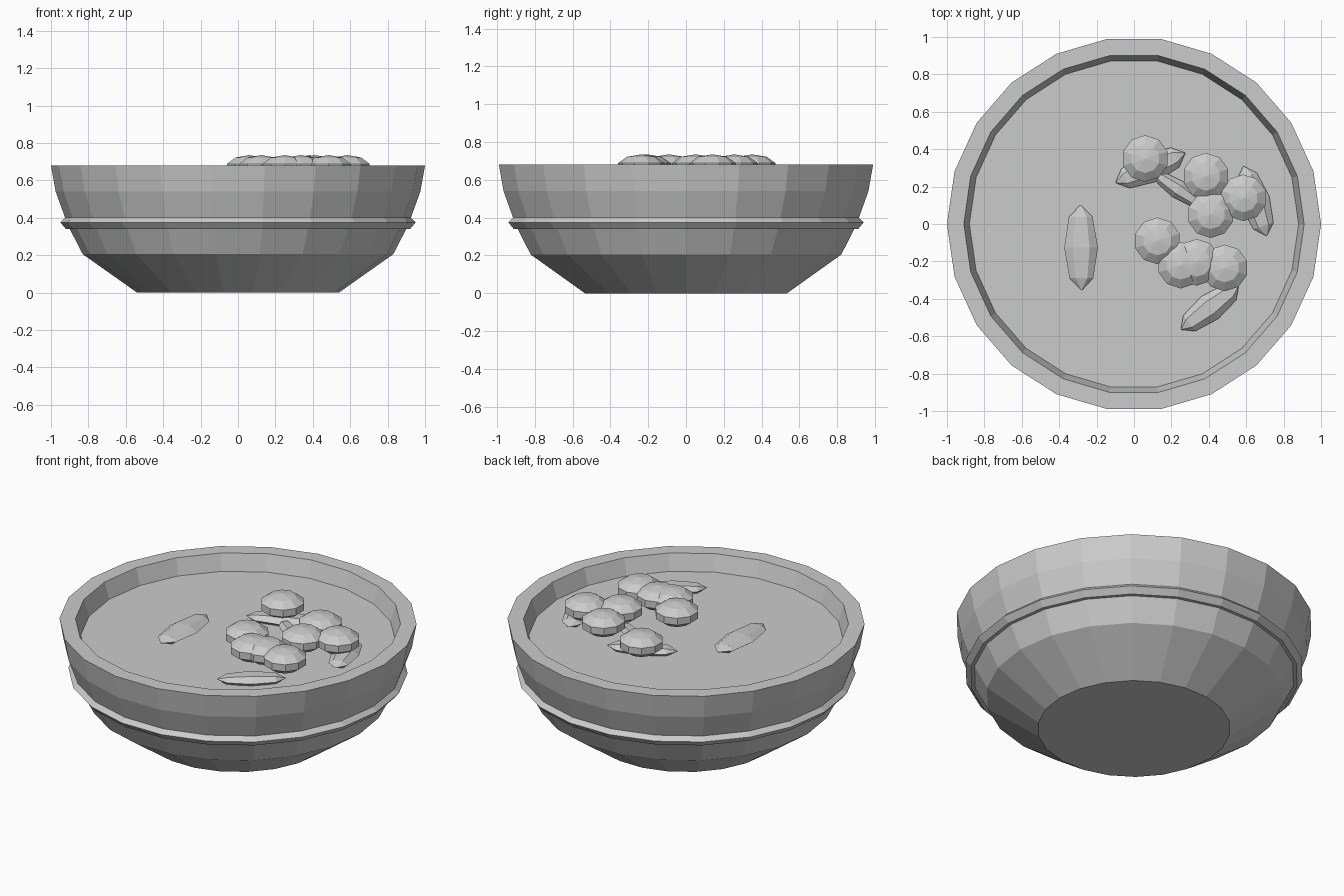
import bpy, bmesh
from math import cos, sin, pi, atan2, hypot

cube = bpy.data.objects.get("Cube")
if cube:
    bpy.data.objects.remove(cube)

SIDES = 22
SOUP_Z = 0.58

grey = bpy.data.materials.new("plain_grey")
grey.use_nodes = True
colour = (0.6, 0.6, 0.6, 1)
grey.diffuse_color = colour
grey.node_tree.nodes["Principled BSDF"].inputs["Base Color"].default_value = colour


def finish(name, bm):
    bmesh.ops.recalc_face_normals(bm, faces=bm.faces)
    mesh = bpy.data.meshes.new(name)
    bm.to_mesh(mesh)
    bm.free()
    mesh.materials.append(grey)
    obj = bpy.data.objects.new(name, mesh)
    bpy.context.collection.objects.link(obj)
    return obj


def lathe(name, profile, cap_ends=False, closed=False):
    """Spin a radius/height profile into a faceted solid."""
    bm = bmesh.new()
    rings = [[bm.verts.new((r * cos(2 * pi * i / SIDES), r * sin(2 * pi * i / SIDES), z))
              for i in range(SIDES)] for r, z in profile]
    pairs = list(zip(rings, rings[1:]))
    if closed:
        pairs.append((rings[-1], rings[0]))
    for a, b in pairs:
        for i in range(SIDES):
            j = (i + 1) % SIDES
            bm.faces.new((a[i], a[j], b[j], b[i]))
    if cap_ends:
        bm.faces.new(rings[0])
        bm.faces.new(rings[-1])
    return finish(name, bm)


def ellipsoid(name, centre, size, segments, rings, turn=0, lengthwise=False):
    """Low-poly sphere, optionally with its poles along its length."""
    bm = bmesh.new()
    bmesh.ops.create_uvsphere(bm, u_segments=segments, v_segments=rings, radius=1)
    if lengthwise:
        for v in bm.verts:
            v.co.x, v.co.z = v.co.z, -v.co.x
    bmesh.ops.scale(bm, vec=size, verts=bm.verts)
    obj = finish(name, bm)
    obj.location = centre
    obj.rotation_euler.z = turn
    return obj


# Bowl shell, its filling surface and the raised band
lathe("bowl", [(0.54, 0), (0.83, 0.205), (0.91, 0.36), (0.975, 0.54), (1, 0.68),
               (0.91, 0.68), (0.88, SOUP_Z)], cap_ends=True)
lathe("band", [(0.89, 0.34), (0.92, 0.34), (0.95, 0.375), (0.92, 0.405), (0.89, 0.405)],
      closed=True)

# Round toppings
toppings = [(0.06, 0.35), (0.385, 0.255), (0.585, 0.14), (0.41, 0.05),
            (0.125, -0.09), (0.25, -0.22), (0.335, -0.205), (0.485, -0.235)]
for n, (x, y) in enumerate(toppings):
    ellipsoid(f"round_topping_{n + 1}", (x, y, 0.667), (0.131, 0.131, 0.068), 10, 5)

# Pointed leaves, given by tip, other tip and half width
leaves = [((-0.28, -0.356), (-0.286, 0.104), 0.09),
          ((0.585, 0.31), (0.71, -0.065), 0.08),
          ((0.25, -0.565), (0.56, -0.33), 0.075),
          ((-0.1, 0.22), (0.275, 0.38), 0.08),
          ((0.11, 0.27), (0.36, 0.1), 0.05)]
for n, ((x1, y1), (x2, y2), width) in enumerate(leaves):
    ellipsoid(f"leaf_{n + 1}", ((x1 + x2) / 2, (y1 + y2) / 2, 0.605),
              (hypot(x2 - x1, y2 - y1) / 2, width, 0.035), 6, 4,
              atan2(y2 - y1, x2 - x1), True)
